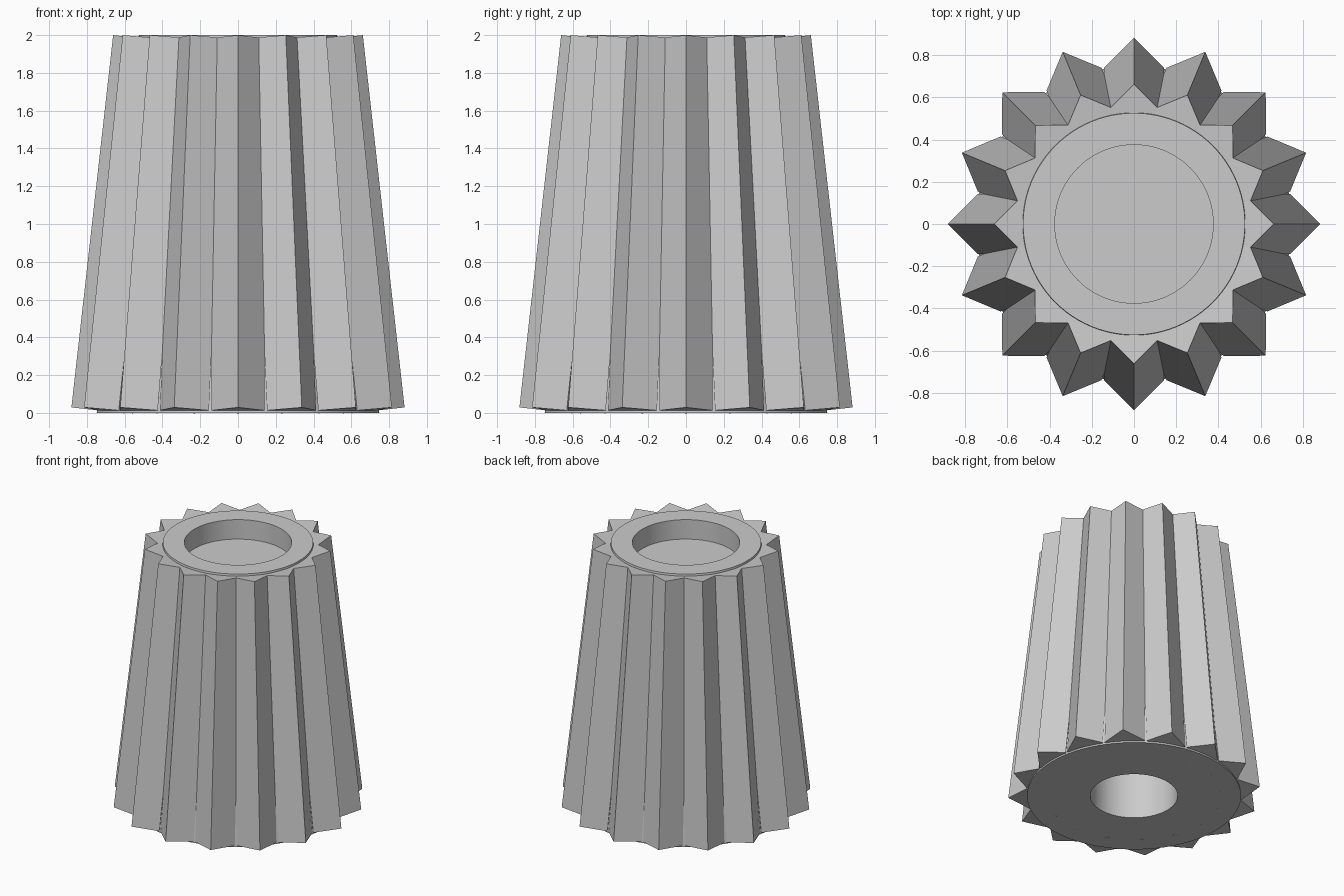
import bpy, bmesh, math
from mathutils import Matrix, Vector

cube = bpy.data.objects.get("Cube")
if cube:
    bpy.data.objects.remove(cube, do_unlink=True)

# Single plastic colour
grey = bpy.data.materials.new("light_grey_plastic")
grey.use_nodes = True
colour = (0.6, 0.6, 0.6, 1)
grey.diffuse_color = colour
grey.node_tree.nodes["Principled BSDF"].inputs["Base Color"].default_value = colour


def make_object(name, bm):
    bmesh.ops.recalc_face_normals(bm, faces=bm.faces)
    mesh = bpy.data.meshes.new(name)
    bm.to_mesh(mesh)
    bm.free()
    mesh.materials.append(grey)
    obj = bpy.data.objects.new(name, mesh)
    bpy.context.collection.objects.link(obj)
    return obj


# Tapered body: dished top recess and blind shaft hole underneath
profile = [(0, 1.85), (0.375, 1.85), (0.375, 2), (0.525, 2),
           (0.748, 0), (0.305, 0), (0.305, 1.2), (0, 1.2)]
bm = bmesh.new()
verts = [bm.verts.new((r, 0, z)) for r, z in profile]
edges = [bm.edges.new(pair) for pair in zip(verts, verts[1:])]
bmesh.ops.spin(bm, geom=verts + edges, cent=(0, 0, 0), axis=(0, 0, 1),
               angle=math.tau, steps=96, use_merge=True)
bmesh.ops.remove_doubles(bm, verts=bm.verts, dist=0.0001)
body = make_object("knob_body", bm)
bpy.context.view_layer.objects.active = body
body.select_set(True)
bpy.ops.object.shade_smooth_by_angle(angle=math.radians(30))
body.select_set(False)

# Grip ridges: square bars, corner outwards, leaning in towards the top
RIDGES = 16
HALF_DIAGONAL = 0.141
low_tip, high_tip = Vector((0.882, 0, 0.029)), Vector((0.661, 0, 2))
run = high_tip - low_tip
lean = math.atan2(run.x, run.z)
bm = bmesh.new()
for i in range(RIDGES):
    place = (Matrix.Rotation(math.tau * i / RIDGES, 4, 'Z')
             @ Matrix.Translation((low_tip + high_tip) / 2)
             @ Matrix.Rotation(lean, 4, 'Y')
             @ Matrix.Translation((-HALF_DIAGONAL, 0, 0)))
    bar = bmesh.ops.create_cone(bm, cap_ends=True, segments=4,
                                radius1=HALF_DIAGONAL, radius2=HALF_DIAGONAL,
                                depth=run.length)
    # Make sure a corner, not a flat, points outwards
    corner = max(bar["verts"], key=lambda v: v.co.x).co
    turn = 0 if abs(corner.y) < 0.01 else math.pi / 4
    bmesh.ops.transform(bm, verts=bar["verts"],
                        matrix=place @ Matrix.Rotation(turn, 4, 'Z'))
make_object("grip_ridges", bm)
